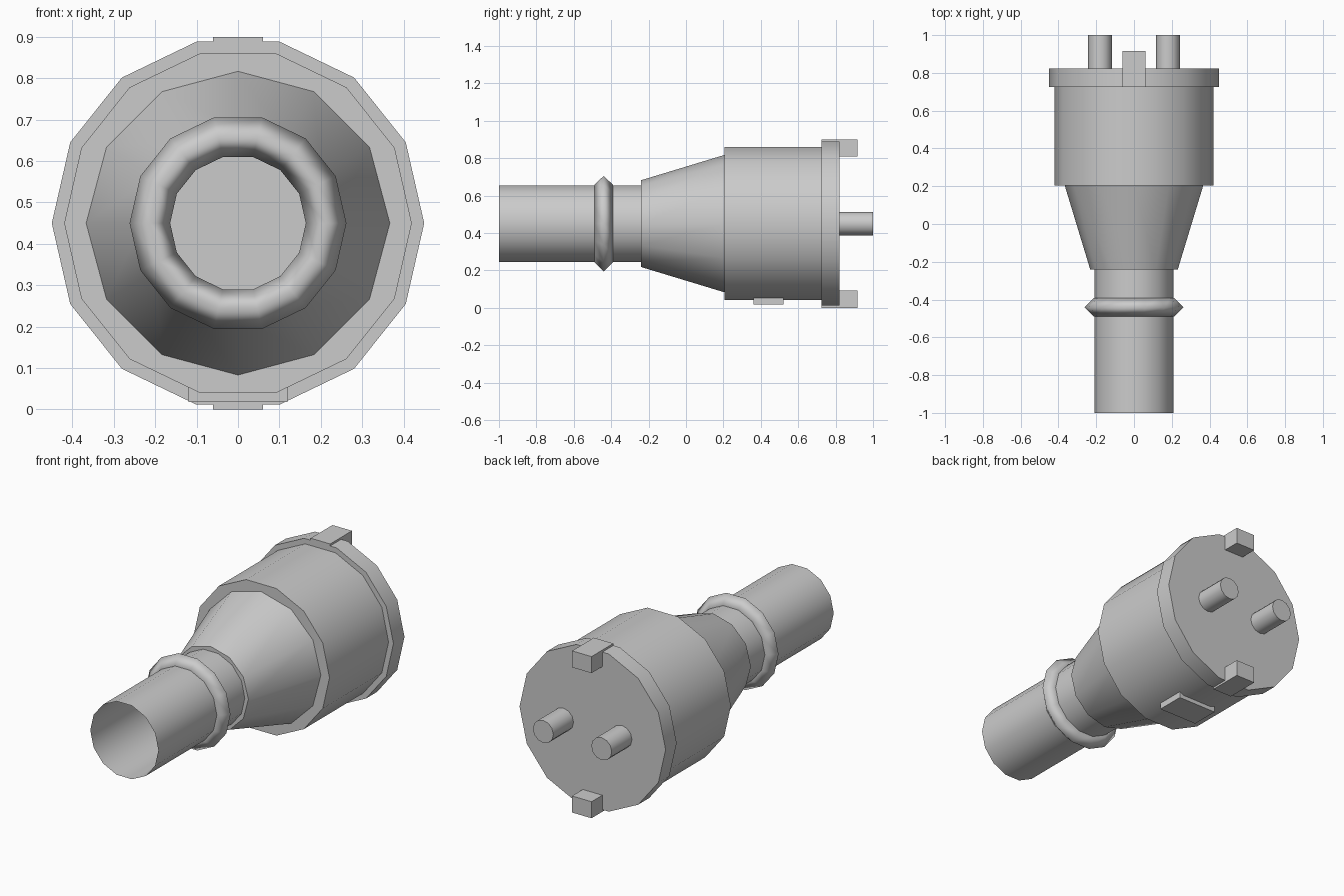
import bpy, math
from mathutils import Matrix

cube = bpy.data.objects.get("Cube")
if cube:
    bpy.data.objects.remove(cube, do_unlink=True)

CZ = 0.45  # height of the plug axis
AXIS = Matrix.Rotation(-math.pi / 2, 4, 'X')  # turns z onto +y

grey = bpy.data.materials.new("plain grey")
grey.use_nodes = True
GREY = (0.6, 0.6, 0.6, 1)
grey.diffuse_color = GREY
grey.node_tree.nodes["Principled BSDF"].inputs["Base Color"].default_value = GREY


def finish(name, angle=None):
    ob = bpy.context.object
    ob.name = name
    ob.data.materials.append(grey)
    if angle:
        bpy.ops.object.shade_smooth_by_angle(angle=math.radians(angle))
    return ob


def lathe(name, sides, r1, r2, y1, y2, x=0, cap='NGON'):
    """Round section along y with a corner on the x axis."""
    bpy.ops.mesh.primitive_cone_add(vertices=sides, radius1=r1, radius2=r2,
                                    depth=y2 - y1, end_fill_type=cap)
    ob = finish(name, 46)
    turn = Matrix.Rotation(math.pi / 2, 4, 'Z')
    ob.data.transform(Matrix.Translation((x, (y1 + y2) / 2, CZ)) @ AXIS @ turn)
    return ob


def box(name, x, y1, y2, z1, z2):
    bpy.ops.mesh.primitive_cube_add(size=1)
    ob = finish(name)
    ob.data.transform(Matrix.Translation((0, (y1 + y2) / 2, (z1 + z2) / 2))
                      @ Matrix.Diagonal((2 * x, y2 - y1, z2 - z1, 1)))


# Housing, from the open cable sleeve to the contact face
lathe("cable_sleeve", 14, 0.21, 0.21, -1, -0.2, cap='NOTHING')
lathe("tapered_neck", 12, 0.232, 0.367, -0.24, 0.205)
lathe("body", 14, 0.42, 0.42, 0.205, 0.73)
lathe("flange", 14, 0.45, 0.45, 0.725, 0.822)

# Ridge around the sleeve
bpy.ops.mesh.primitive_torus_add(major_segments=14, minor_segments=4,
                                 major_radius=0.213, minor_radius=0.049)
ring = finish("sleeve_ring")
ring.data.transform(Matrix.Translation((0, -0.44, CZ)) @ AXIS)
bpy.ops.object.shade_smooth()

# Contact pins
for side, x in (("left", 0.18), ("right", -0.18)):
    lathe(side + "_pin", 12, 0.063, 0.063, 0.8, 1, x)

# Locking lugs and the plate under the body
box("top_lug", 0.06, 0.725, 0.917, 0.808, 0.9)
box("bottom_lug", 0.06, 0.725, 0.917, 0, 0.092)
box("bottom_plate", 0.12, 0.36, 0.52, 0.018, 0.055)
